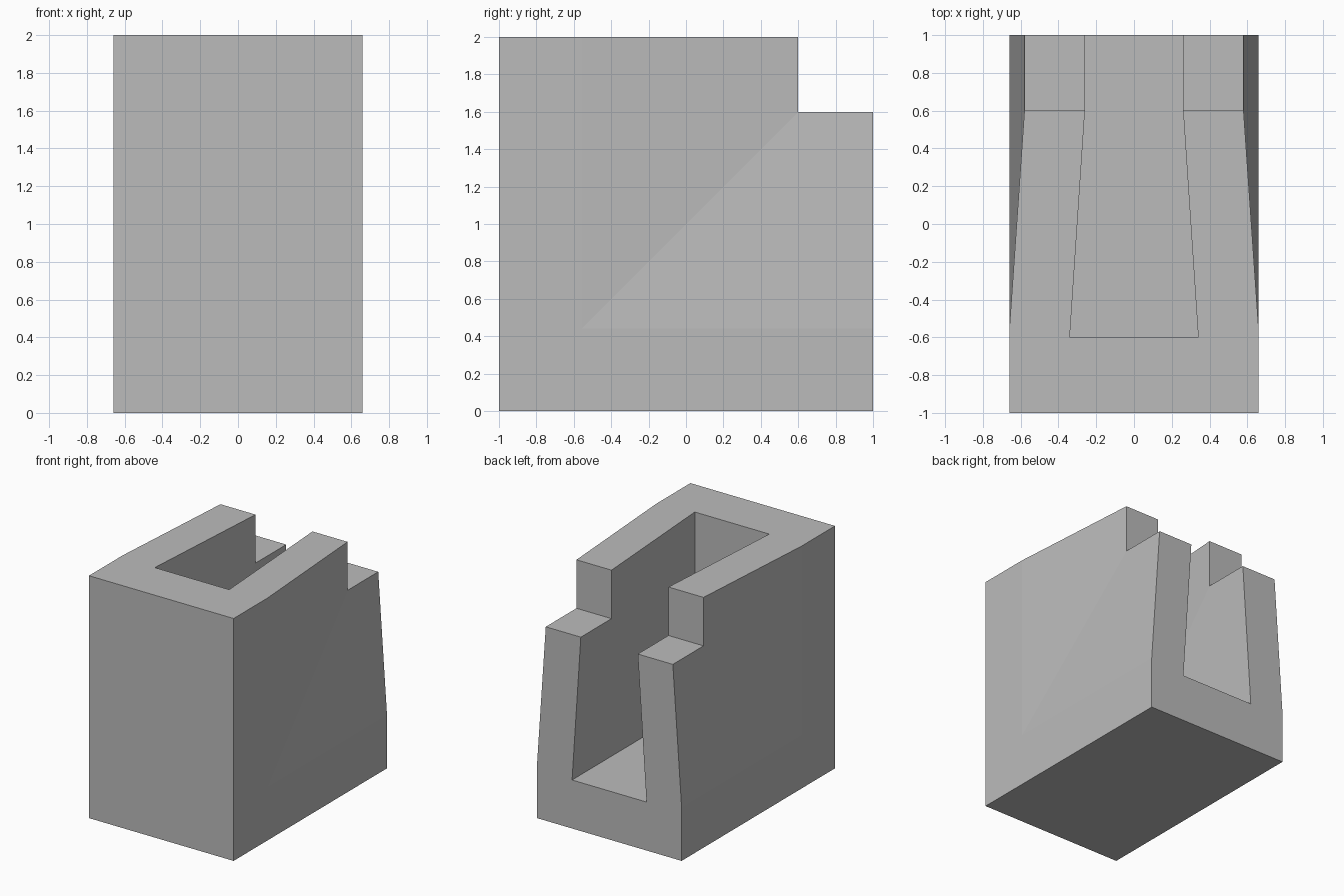
import bpy
import bmesh

cube = bpy.data.objects.get("Cube")
if cube:
    bpy.data.objects.remove(cube, do_unlink=True)

# Main dimensions
WIDE, NARROW, WALL = 0.66, 0.58, 0.32
BACK, TOP, STEP_Y, STEP_Z = 1.0, 2.0, 0.6, 1.6
BEND_Y, BEND_Z = -0.56, 0.44
SLOT_Y, SLOT_Z = -0.6, 0.4

material = bpy.data.materials.new("plain grey")
material.use_nodes = True
grey = (0.5, 0.5, 0.5, 1)
material.diffuse_color = grey
material.node_tree.nodes["Principled BSDF"].inputs["Base Color"].default_value = grey

bm = bmesh.new()
v = {}


def point(name, x, y, z):
    v[name] = bm.verts.new((x, y, z))


def face(names):
    bm.faces.new([v[n] for n in names.split()])


# Left half: outer skin corners
point("front_low", WIDE, -BACK, 0)
point("front_top", WIDE, -BACK, TOP)
point("back_low", WIDE, BACK, 0)
point("bend_top", WIDE, BEND_Y, TOP)
point("bend_back", WIDE, BACK, BEND_Z)
point("bend", WIDE, BEND_Y, BEND_Z)

# Stepped shoulder, outer and inner edges
for side, x in (("out", NARROW), ("in", NARROW - WALL)):
    point(side + "_top", x, STEP_Y, TOP)
    point(side + "_step", x, STEP_Y, STEP_Z)
    point(side + "_back", x, BACK, STEP_Z)

# Slot corners
point("slot_top", WIDE - WALL, SLOT_Y, TOP)
point("slot_low", WIDE - WALL, SLOT_Y, SLOT_Z)
point("slot_back", WIDE - WALL, BACK, SLOT_Z)

# Matching points on the centre plane
for name in ("front_low", "front_top", "back_low", "slot_top", "slot_low", "slot_back"):
    _, y, z = v[name].co
    point("mid_" + name, 0, y, z)

# Outer side: flat base and front, with two planes leaning inward
face("front_low back_low bend_back bend")
face("front_low bend bend_top front_top")
face("bend out_step out_top bend_top")
face("bend bend_back out_back out_step")

# Inner side of the wall
face("slot_low slot_top in_top in_step")
face("slot_low in_step in_back slot_back")

# Step
face("out_top out_step in_step in_top")
face("out_step out_back in_back in_step")

# Front, bottom, top rim and back
face("mid_front_low front_low front_top mid_front_top")
face("mid_front_low front_low back_low mid_back_low")
face("mid_front_top front_top bend_top out_top in_top slot_top mid_slot_top")
face("mid_back_low back_low bend_back out_back in_back slot_back mid_slot_back")

# Slot floor and end wall
face("mid_slot_low slot_low slot_back mid_slot_back")
face("mid_slot_low slot_low slot_top mid_slot_top")

# Mirror the half and clear the centre seam
bmesh.ops.mirror(bm, geom=bm.verts[:] + bm.edges[:] + bm.faces[:],
                 axis="X", merge_dist=0.001)
bmesh.ops.remove_doubles(bm, verts=bm.verts[:], dist=0.001)
seam = [e for e in bm.edges if len(e.link_faces) == 2
        and all(abs(p.co.x) < 0.001 for p in e.verts)
        and e.calc_face_angle(1) < 0.01]
bmesh.ops.dissolve_edges(bm, edges=seam, use_verts=False)
bmesh.ops.recalc_face_normals(bm, faces=bm.faces[:])

mesh = bpy.data.meshes.new("slotted_block")
bm.to_mesh(mesh)
bm.free()
mesh.materials.append(material)
block = bpy.data.objects.new("slotted_block", mesh)
bpy.context.collection.objects.link(block)
